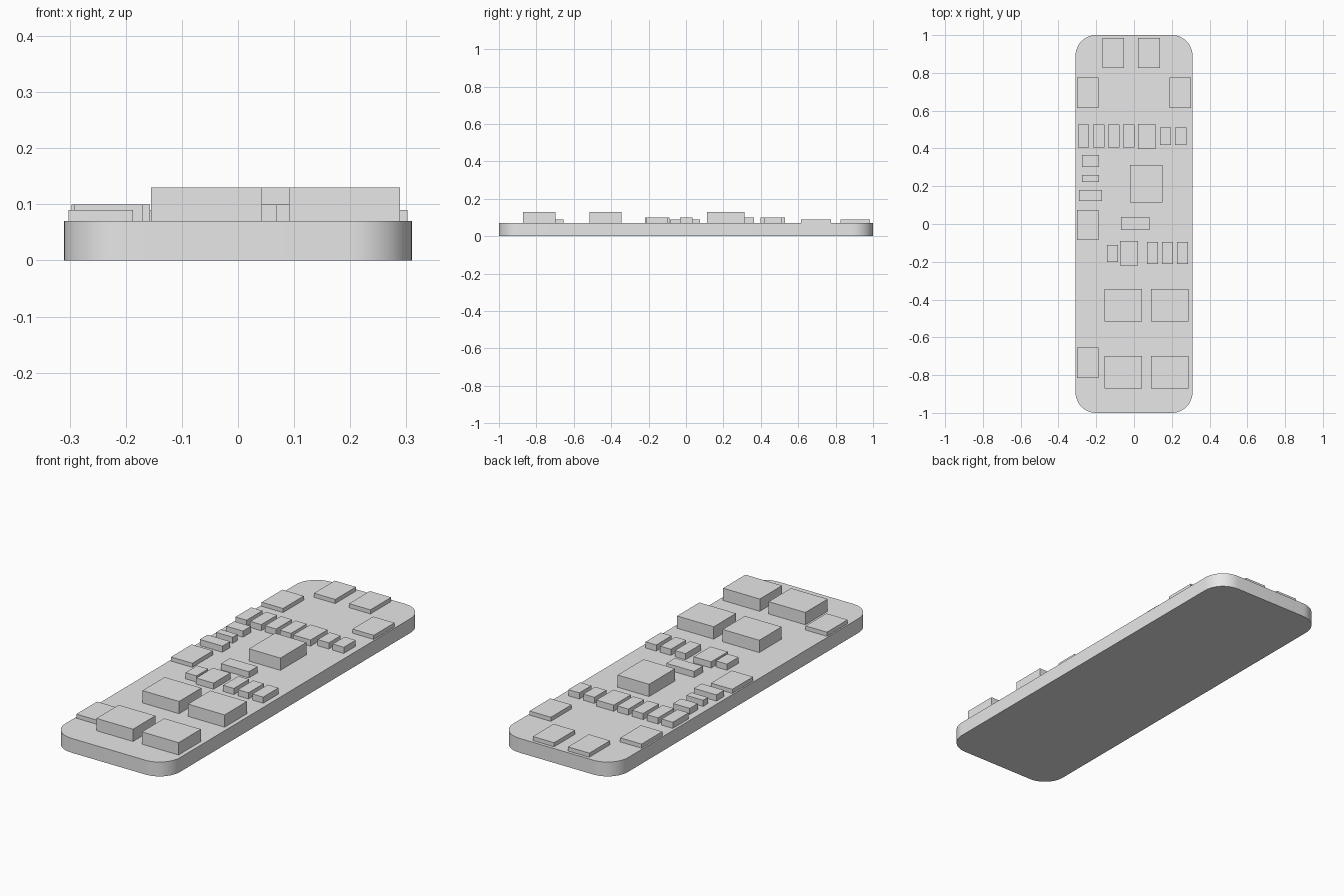
import bpy
import bmesh

cube = bpy.data.objects.get("Cube")
if cube:
    bpy.data.objects.remove(cube, do_unlink=True)

BOARD_TOP = 0.07

grey = bpy.data.materials.new("plain_grey")
grey.use_nodes = True
colour = (0.8, 0.8, 0.8, 1)
grey.diffuse_color = colour
grey.node_tree.nodes["Principled BSDF"].inputs["Base Color"].default_value = colour


def add_block(name, center, size, bottom, top, corner_radius=0):
    """Upright box, with its four vertical edges rounded if asked."""
    mesh = bpy.data.meshes.new(name)
    bm = bmesh.new()
    bmesh.ops.create_cube(bm, size=1)
    for vert in bm.verts:
        vert.co.x = center[0] + vert.co.x * size[0]
        vert.co.y = center[1] + vert.co.y * size[1]
        vert.co.z = top if vert.co.z > 0 else bottom
    if corner_radius:
        upright = [edge for edge in bm.edges
                   if abs(edge.verts[0].co.z - edge.verts[1].co.z) > 0.01]
        bmesh.ops.bevel(bm, geom=upright, offset=corner_radius, segments=12,
                        profile=0.5, affect='EDGES')
    bm.to_mesh(mesh)
    bm.free()
    mesh.materials.append(grey)
    obj = bpy.data.objects.new(name, mesh)
    bpy.context.collection.objects.link(obj)
    return obj


def add_parts(name, height, size, centers):
    """Identical parts standing on the board."""
    for number, center in enumerate(centers, start=1):
        add_block(f"{name}_{number}", center, size, BOARD_TOP, BOARD_TOP + height)


# Circuit board with rounded corners
board = add_block("circuit_board", (0, 0), (0.62, 2), 0, BOARD_TOP, 0.11)
bpy.context.view_layer.objects.active = board
board.select_set(True)
bpy.ops.object.shade_smooth_by_angle()

# Flat solder pads along the edges
add_parts("solder_pad", 0.02, (0.115, 0.16),
          [(-0.11, 0.905), (0.08, 0.905), (-0.245, 0.695), (0.245, 0.695),
           (-0.245, -0.005), (-0.245, -0.735)])

# Tall chips: four power transistors and the controller
add_parts("power_transistor", 0.06, (0.198, 0.172),
          [(x, y) for x in (-0.056, 0.19) for y in (-0.43, -0.785)])
add_parts("controller_chip", 0.06, (0.17, 0.2), [(0.065, 0.213)])

# Row of small parts behind the controller
SMALL = 0.03
add_parts("rear_capacitor", SMALL, (0.06, 0.122),
          [(-0.267 + 0.08 * i, 0.465) for i in range(4)])
add_parts("rear_regulator", SMALL, (0.094, 0.132), [(0.067, 0.463)])
add_parts("rear_resistor", SMALL, (0.06, 0.092),
          [(x, 0.465) for x in (0.167, 0.248)])

# Column of small parts on the right edge
add_parts("side_capacitor", SMALL, (0.09, 0.062), [(-0.23, 0.333)])
add_parts("side_resistor", SMALL, (0.09, 0.037), [(-0.23, 0.242)])
add_parts("side_diode", SMALL, (0.122, 0.06), [(-0.23, 0.151)])

# Small parts in front of the controller
add_parts("crystal", SMALL, (0.15, 0.068), [(0.006, 0.002)])
add_parts("front_resistor", SMALL, (0.06, 0.09), [(-0.114, -0.155)])
add_parts("front_regulator", SMALL, (0.094, 0.13), [(-0.026, -0.154)])
add_parts("front_capacitor", SMALL, (0.058, 0.118),
          [(0.098 + 0.079 * i, -0.154) for i in range(3)])
